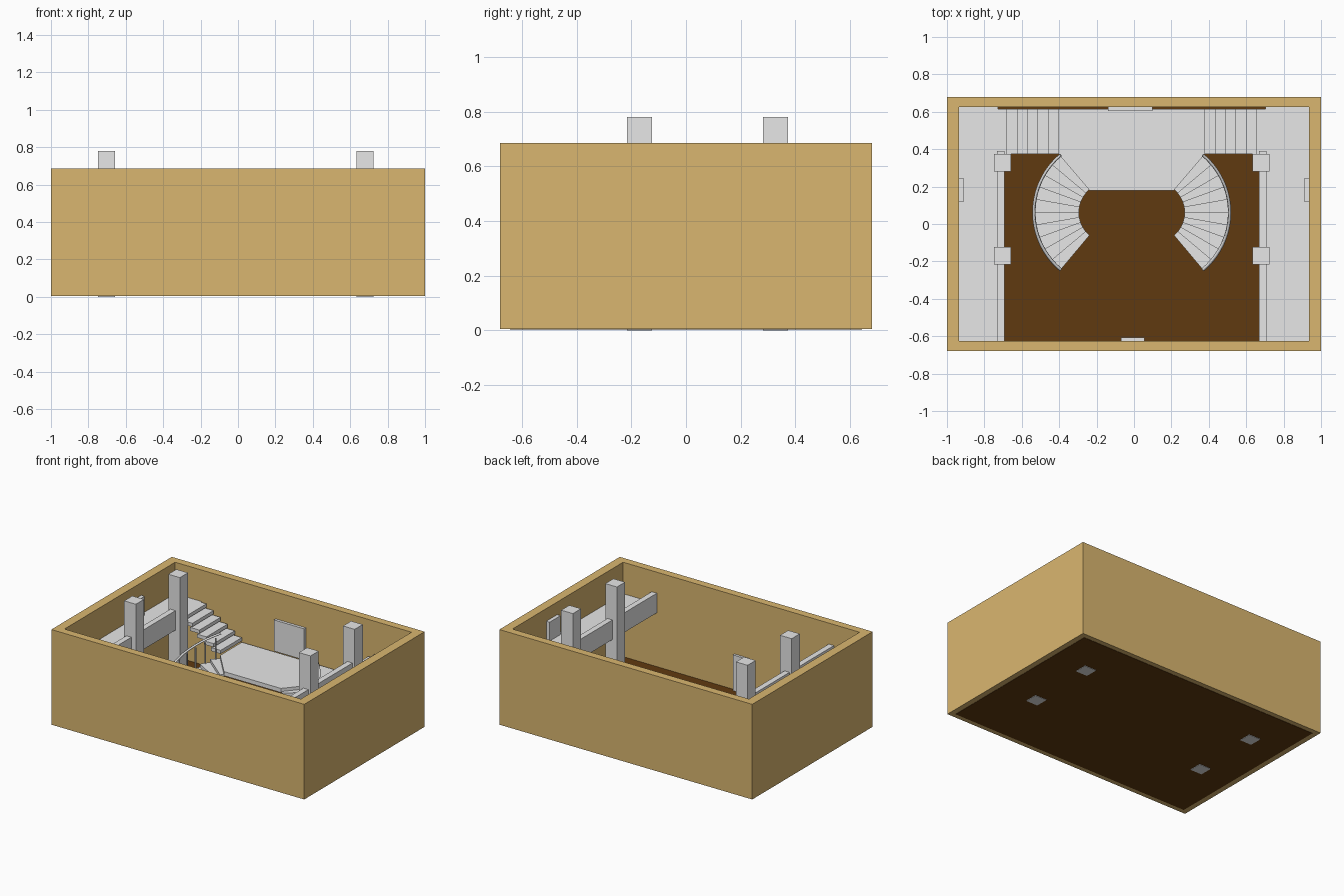
import bpy, math

if "Cube" in bpy.data.objects:
    bpy.data.objects.remove(bpy.data.objects["Cube"])

AX = -0.012  # mirror line of the interior


def material(name, rgb):
    m = bpy.data.materials.new(name)
    m.diffuse_color = (*rgb, 1)
    m.use_nodes = True
    m.node_tree.nodes["Principled BSDF"].inputs["Base Color"].default_value = m.diffuse_color
    return m


TAN = material("tan wall", (0.70, 0.47, 0.16))
BROWN = material("dark brown floor", (0.118, 0.042, 0.005))
GREY = material("light grey", (0.8, 0.8, 0.8))


def mesh(name, verts, faces, mat):
    me = bpy.data.meshes.new(name)
    me.from_pydata(verts, [], faces)
    me.materials.append(mat)
    ob = bpy.data.objects.new(name, me)
    bpy.context.collection.objects.link(ob)
    return ob


def prism(name, pts, z0, z1, mat=GREY):
    """Extrude a plan outline between two heights."""
    area = sum(a[0] * b[1] - b[0] * a[1] for a, b in zip(pts, pts[1:] + pts[:1]))
    if area < 0:
        pts = pts[::-1]
    n = len(pts)
    verts = [(x, y, z0) for x, y in pts] + [(x, y, z1) for x, y in pts]
    faces = [tuple(range(n))[::-1], tuple(range(n, 2 * n))]
    faces += [(i, (i + 1) % n, n + (i + 1) % n, n + i) for i in range(n)]
    return mesh(name, verts, faces, mat)


def box(name, x0, x1, y0, y1, z0, z1, mat=GREY):
    return prism(name, [(x0, y0), (x1, y0), (x1, y1), (x0, y1)], z0, z1, mat)


def bar(name, pts, radius):
    """Thin square rail along a path."""
    cu = bpy.data.curves.new(name, 'CURVE')
    cu.dimensions = '3D'
    cu.bevel_depth = radius
    cu.bevel_resolution = 0
    cu.use_fill_caps = True
    sp = cu.splines.new('POLY')
    sp.points.add(len(pts) - 1)
    for p, co in zip(sp.points, pts):
        p.co = (*co, 1)
    cu.materials.append(GREY)
    ob = bpy.data.objects.new(name, cu)
    bpy.context.collection.objects.link(ob)


# Outer walls as one mitred ring
rings = [(1, 0.68, 0.005), (1, 0.68, 0.685), (0.935, 0.625, 0.685), (0.935, 0.625, 0.005)]
verts = [(sx * a, sy * b, z) for a, b, z in rings
         for sx, sy in ((-1, -1), (1, -1), (1, 1), (-1, 1))]
faces = []
for r in range(4):
    q = (r + 1) % 4
    for i in range(4):
        j = (i + 1) % 4
        faces.append((r * 4 + i, r * 4 + j, q * 4 + j, q * 4 + i))
mesh("outer_walls", verts, faces, TAN)

# Floor
box("floor", -0.96, 0.96, -0.645, 0.645, 0.003, 0.01, BROWN)

# Middle landing with splayed front corners
LAND = 0.26
prism("landing", [(AX - 0.388, 0.615), (AX - 0.388, 0.37), (AX - 0.225, 0.18),
                  (AX + 0.225, 0.18), (AX + 0.388, 0.37), (AX + 0.388, 0.615)],
      LAND - 0.03, LAND)

# Doors on the front and back walls
box("back_door", -0.14, 0.10, 0.605, 0.627, 0.27, 0.493)
box("front_door", -0.07, 0.055, -0.627, -0.607, 0.01, 0.265)

GAL = 0.46           # gallery floor height
CX, CY = 0.123, 0.062  # centre of each curved stair
A0, A1, STEPS = -50, 50, 10


def arc(s, r, deg):
    a = math.radians(deg)
    return (AX + s * (CX + r * math.cos(a)), CY + r * math.sin(a))


for s, side in ((-1, "left"), (1, "right")):
    def X(d):
        return AX + s * d

    # Columns
    for k, y in (("front", -0.17), ("back", 0.328)):
        box(f"{side}_{k}_column", X(0.645), X(0.737), y - 0.046, y + 0.046, 0, 0.78)

    # Gallery slab, parapet and wall door
    box(f"{side}_gallery", X(0.715), s * 0.937, -0.627, 0.627, GAL - 0.05, GAL)
    box(f"{side}_parapet", X(0.68), X(0.72), -0.627, 0.39, 0.395, 0.535)
    box(f"{side}_gallery_door", s * 0.908, s * 0.937, 0.12, 0.243, GAL, 0.595)

    # Straight upper flight of floating treads
    for i in range(6):
        d = 0.388 + i * 0.056
        z = LAND + (GAL - LAND) * (i + 1) / 6
        box(f"{side}_upper_tread_{i + 1}", X(d), X(min(d + 0.075, 0.725)),
            0.375, 0.615, z - 0.025, z)

    # Curved lower flight of wedge treads
    da = (A1 - A0) / STEPS
    for i in range(STEPS):
        a, b = A0 + i * da, min(A0 + (i + 1) * da + 2, A1)
        z = 0.01 + (LAND - 0.01) * (i + 1) / (STEPS + 1)
        prism(f"{side}_curved_tread_{i + 1}",
              [arc(s, 0.16, a), arc(s, 0.408, a), arc(s, 0.408, (a + b) / 2),
               arc(s, 0.408, b), arc(s, 0.16, b)], z - 0.022, z)
        # Baluster at the outer edge
        x, y = arc(s, 0.4, a + da / 2)
        box(f"{side}_baluster_{i + 1}", x - 0.004, x + 0.004, y - 0.004, y + 0.004,
            z, z + 0.15)

    # Curved handrail
    path = []
    for k in range(21):
        t = k / 20
        path.append((*arc(s, 0.4, A0 + (A1 - A0) * t), 0.18 + (LAND - 0.02) * t))
    bar(f"{side}_handrail", path, 0.009)
